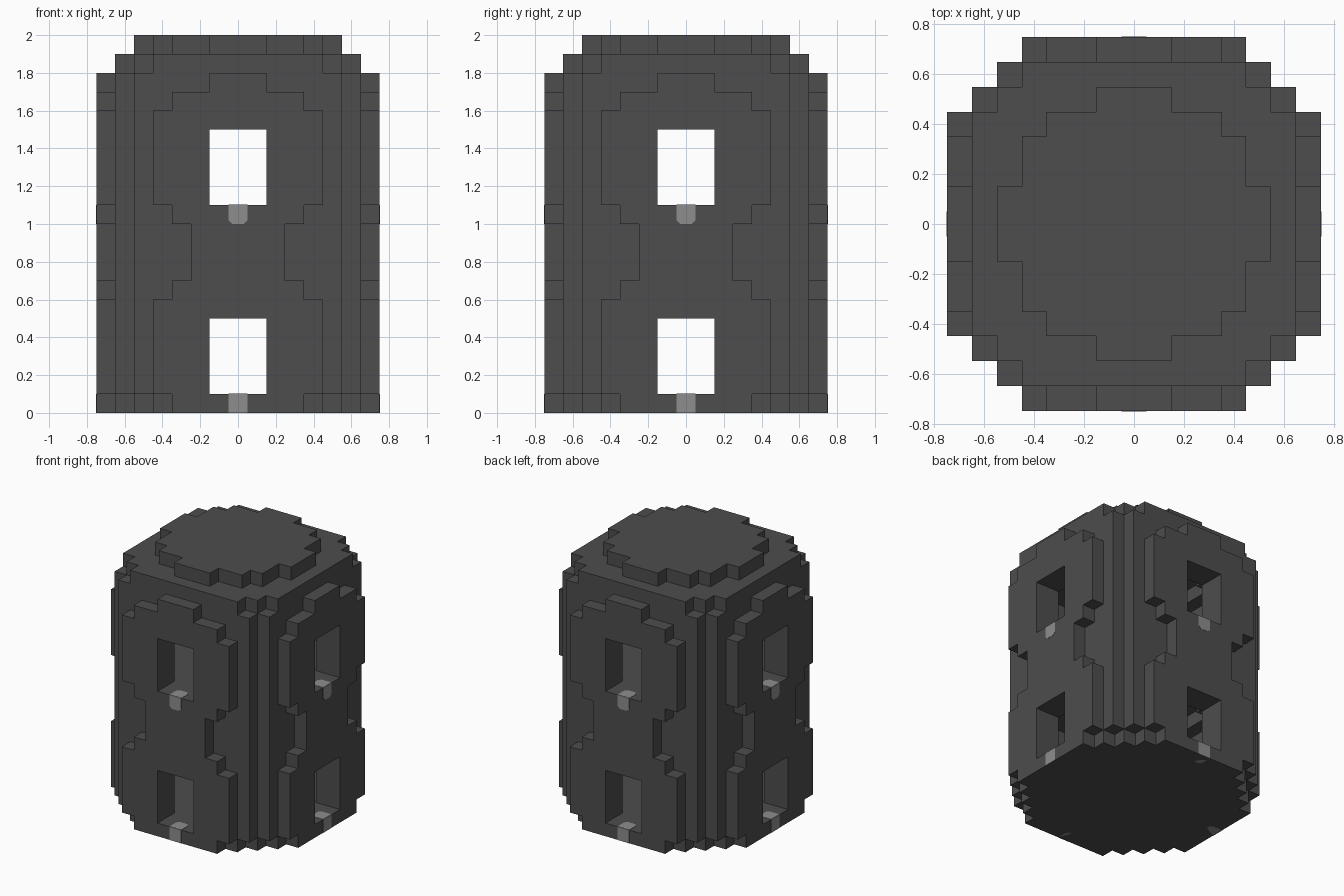
import bpy, bmesh, math
from mathutils import Matrix

if "Cube" in bpy.data.objects:
    bpy.data.objects.remove(bpy.data.objects["Cube"], do_unlink=True)

CELL = 0.1
FLOORS = (0.1, 1.1)          # floor height of each storey


def material(name, value):
    mat = bpy.data.materials.new(name)
    mat.use_nodes = True
    color = (value, value, value, 1)
    mat.diffuse_color = color
    mat.node_tree.nodes["Principled BSDF"].inputs["Base Color"].default_value = color
    return mat


stone = material("dark grey stone", 0.075)
lamp = material("light grey lamp", 0.27)


def add_object(name, bm, mat):
    mesh = bpy.data.meshes.new(name)
    bm.to_mesh(mesh)
    bm.free()
    mesh.materials.append(mat)
    obj = bpy.data.objects.new(name, mesh)
    bpy.context.collection.objects.link(obj)
    return obj


def block_part(name, inside):
    """Skin every grid cell whose centre passes the rule, merging flat faces."""
    cells = {(i, j, k) for i in range(-7, 8) for j in range(-7, 8) for k in range(20)
             if inside(i * CELL, j * CELL, (k + 0.5) * CELL)}
    bm = bmesh.new()
    corners = {}

    def corner(p):
        if p not in corners:
            corners[p] = bm.verts.new(((p[0] - 0.5) * CELL, (p[1] - 0.5) * CELL, p[2] * CELL))
        return corners[p]

    for cell in cells:
        for axis in range(3):
            for side in (0, 1):
                near = list(cell)
                near[axis] += 2 * side - 1
                if tuple(near) in cells:
                    continue
                ring = []
                for u, v in ((0, 0), (1, 0), (1, 1), (0, 1)):
                    p = list(cell)
                    p[axis] += side
                    p[(axis + 1) % 3] += u
                    p[(axis + 2) % 3] += v
                    ring.append(corner(tuple(p)))
                bm.faces.new(ring if side else ring[::-1])
    bmesh.ops.dissolve_limit(bm, angle_limit=0.01, verts=bm.verts[:], edges=bm.edges[:])
    return add_object(name, bm, stone)


def stepped(x, y, steps):
    """Stepped round plan made of overlapping rectangles."""
    return any(abs(x) < a and abs(y) < b for a, b in steps)


WALL = ((0.65, 0.55), (0.55, 0.65))
WALL_END = ((0.65, 0.45), (0.55, 0.55), (0.45, 0.65))
ROOM = ((0.55, 0.35), (0.45, 0.45), (0.35, 0.55))
VAULT = ((0.45, 0.25), (0.35, 0.35), (0.25, 0.45))
CAP = ((0.55, 0.15), (0.45, 0.35), (0.35, 0.45), (0.15, 0.55))


def window(across, z):
    return abs(across) < 0.15 and any(f < z < f + 0.4 for f in FLOORS)


# Main tower wall with two vaulted rooms and four windows per storey
def wall_rule(x, y, z):
    if z > 1.9 or window(x, z) or window(y, z):
        return False
    for f in FLOORS:
        if f < z < f + 0.6 and stepped(x, y, ROOM):
            return False
        if f + 0.6 < z < f + 0.7 and stepped(x, y, VAULT):
            return False
    return stepped(x, y, WALL if 0.1 < z < 1.8 else WALL_END)


block_part("tower_wall", wall_rule)
block_part("roof_cap", lambda x, y, z: z > 1.9 and stepped(x, y, CAP))

# Raised panels: (top height, half width) from the ground up
PANEL = ((0.1, 0.35), (0.6, 0.45), (0.7, 0.35), (1.0, 0.25),
         (1.1, 0.35), (1.6, 0.45), (1.7, 0.35), (1.8, 0.15))


def panel_rule(x, y, z):
    if y > -0.65 or z > 1.8 or window(x, z):
        return False
    return abs(x) < next(half for top, half in PANEL if z < top)


# Chamfered lamp plates, wrapped over the sill and the outer face
def plate(bm, matrix, chamfer):
    c, h = chamfer, 0.05
    outline = [(-h, h), (-h, c - h), (c - h, -h), (h - c, -h), (h, c - h), (h, h)]
    if not c:
        outline = [(-h, h), (-h, -h), (h, -h), (h, h)]
    verts = [bm.verts.new(matrix @ Matrix.Translation((a, b, -0.002)).to_translation())
             for a, b in outline]
    face = bm.faces.new(verts)
    extruded = bmesh.ops.extrude_face_region(bm, geom=[face])["geom"]
    moved = [v for v in extruded if isinstance(v, bmesh.types.BMVert)]
    normal = matrix.to_3x3().col[2]
    bmesh.ops.translate(bm, verts=moved, vec=normal * 0.004)


def lamp_plates(floor):
    bm = bmesh.new()
    z = floor - 0.05
    grounded = floor < 0.5
    upright = Matrix.Translation((0, -0.75, z)) @ Matrix.Rotation(math.pi / 2, 4, "X")
    plate(bm, upright, 0 if grounded else 0.02)
    half_turn = Matrix.Rotation(math.pi, 4, "Z")
    plate(bm, Matrix.Translation((0, -0.7, floor)) @ half_turn @ half_turn
          @ Matrix.Scale(-1, 4, (0, 1, 0)), 0.02)
    if grounded:
        plate(bm, Matrix.Translation((0, -0.7, 0.002)) @ Matrix.Scale(-1, 4, (0, 1, 0)), 0.02)
    bmesh.ops.recalc_face_normals(bm, faces=bm.faces[:])
    return bm


for turn, side in enumerate(("front", "left", "back", "right")):
    spin = Matrix.Rotation(turn * math.pi / 2, 4, "Z")
    parts = [block_part(side + "_panel", panel_rule)]
    for floor, level in zip(FLOORS, ("lower", "upper")):
        parts.append(add_object(f"{side}_{level}_lamp", lamp_plates(floor), lamp))
    for part in parts:
        part.data.transform(spin)
